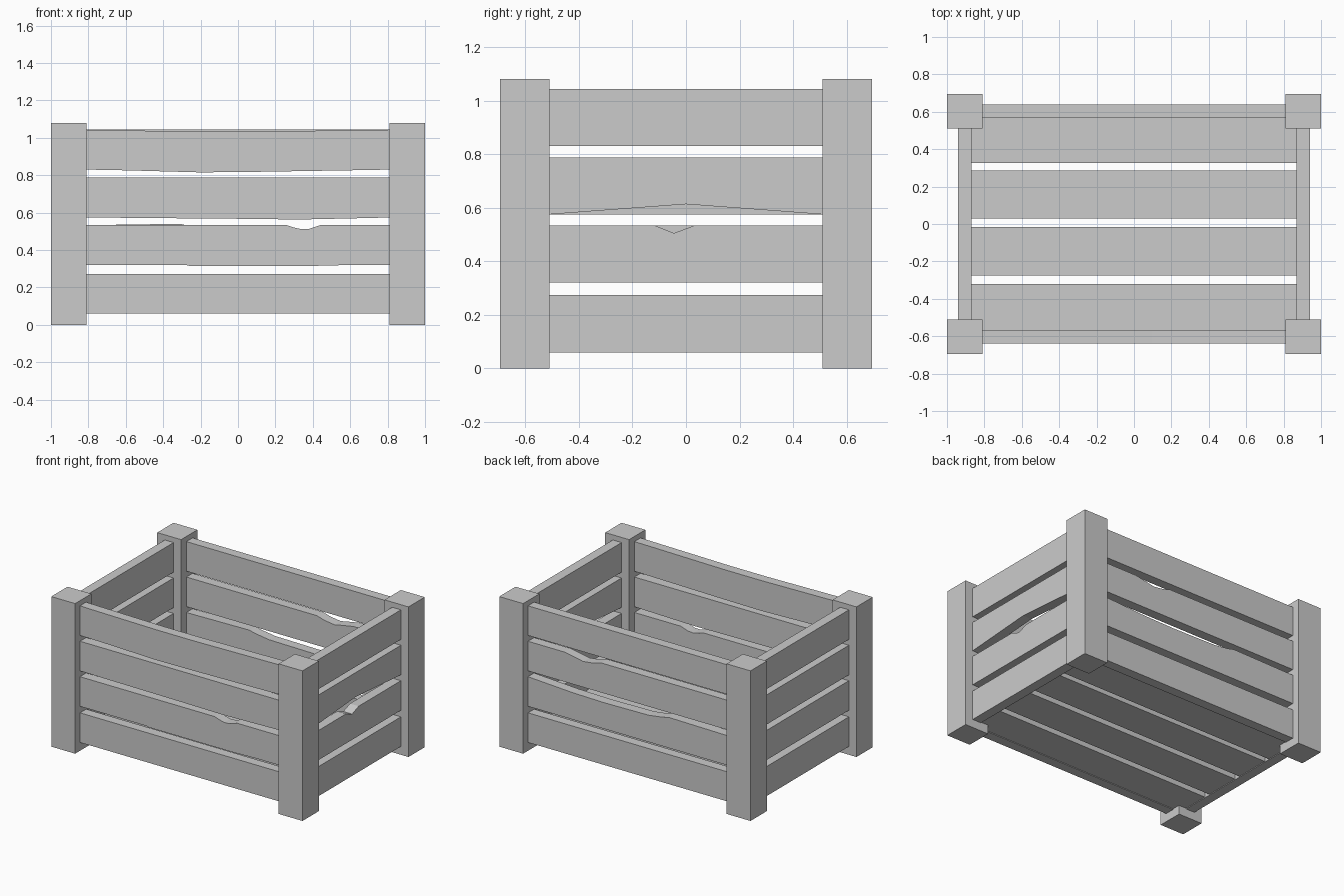
import bpy, bmesh

if "Cube" in bpy.data.objects:
    bpy.data.objects.remove(bpy.data.objects["Cube"])

BOTTOMS = [0.06, 0.32, 0.575, 0.83]   # heights of the four slat rows
H = 0.213                             # slat height


def prism(name, outline, d0, d1, place):
    """Extrude a closed 2D outline between depths d0 and d1."""
    bm = bmesh.new()
    verts = [bm.verts.new(place(u, v, d0)) for u, v in outline]
    face = bm.faces.new(verts)
    ext = bmesh.ops.extrude_face_region(bm, geom=[face])
    shift = place(0, 0, d1 - d0)
    bmesh.ops.translate(bm, vec=shift,
                        verts=[g for g in ext["geom"] if isinstance(g, bmesh.types.BMVert)])
    bmesh.ops.recalc_face_normals(bm, faces=bm.faces)
    me = bpy.data.meshes.new(name)
    bm.to_mesh(me)
    bm.free()
    ob = bpy.data.objects.new(name, me)
    bpy.context.collection.objects.link(ob)


def along_x(u, v, d):
    return (u, d, v)


def along_y(u, v, d):
    return (d, u, v)


def slat(name, half, row, d0, d1, place, top=(), bottom=()):
    """Slat with optional worn points (position, height offset) on each edge."""
    z0, z1 = BOTTOMS[row], BOTTOMS[row] + H
    low = [(-half, z0)] + [(u, z0 + o) for u, o in bottom] + [(half, z0)]
    high = [(-half, z1)] + [(u, z1 + o) for u, o in top] + [(half, z1)]
    prism(name, low + high[::-1], d0, d1, place)


# corner posts
for sx in (-1, 1):
    for sy in (-1, 1):
        a, b = sorted((sx * 0.81, sx * 1.0))
        prism("corner_post", [(a, 0), (b, 0), (b, 1.08), (a, 1.08)],
              sy * 0.51, sy * 0.695, along_x)

# worn edges: row -> (top points, bottom points)
front_wear = {
    1: ([(0.26, 0), (0.30, -0.013), (0.34, -0.022), (0.38, -0.02), (0.44, 0)],
        [(-0.28, 0), (-0.26, -0.005), (0.4, -0.005), (0.6, 0)]),
    2: ([], [(-0.6, -0.003), (0.0, -0.008), (0.33, -0.012), (0.74, -0.003)]),
    3: ([(-0.72, -0.002), (-0.2, -0.01), (0.1, -0.01), (0.65, -0.002)],
        [(-0.6, -0.004), (-0.2, -0.015), (0.1, -0.012), (0.65, -0.003)]),
}
back_wear = {
    1: ([(-0.72, 0.001), (-0.31, 0.007), (-0.26, -0.005), (-0.15, -0.02),
         (0.2, -0.025), (0.45, -0.02)], []),
    2: ([(0.23, 0), (0.29, -0.018), (0.37, -0.028), (0.42, -0.018), (0.52, 0)], []),
}
right_wear = {
    1: ([(-0.115, 0), (-0.045, -0.028), (0.03, 0)], []),
    2: ([], [(0, 0.038)]),
}

# wall slats
for row in range(4):
    slat("front_slat", 0.81, row, -0.64, -0.57, along_x, *front_wear.get(row, ()))
    slat("back_slat", 0.81, row, 0.57, 0.64, along_x, *back_wear.get(row, ()))
    slat("right_slat", 0.51, row, 0.87, 0.94, along_y, *right_wear.get(row, ()))
    slat("left_slat", 0.51, row, -0.94, -0.87, along_y)

# floor boards
for y0, y1 in ((-0.57, -0.32), (-0.275, -0.015), (0.03, 0.285), (0.325, 0.57)):
    prism("floor_board", [(-0.87, 0.065), (0.87, 0.065), (0.87, 0.13), (-0.87, 0.13)],
          y0, y1, along_x)
